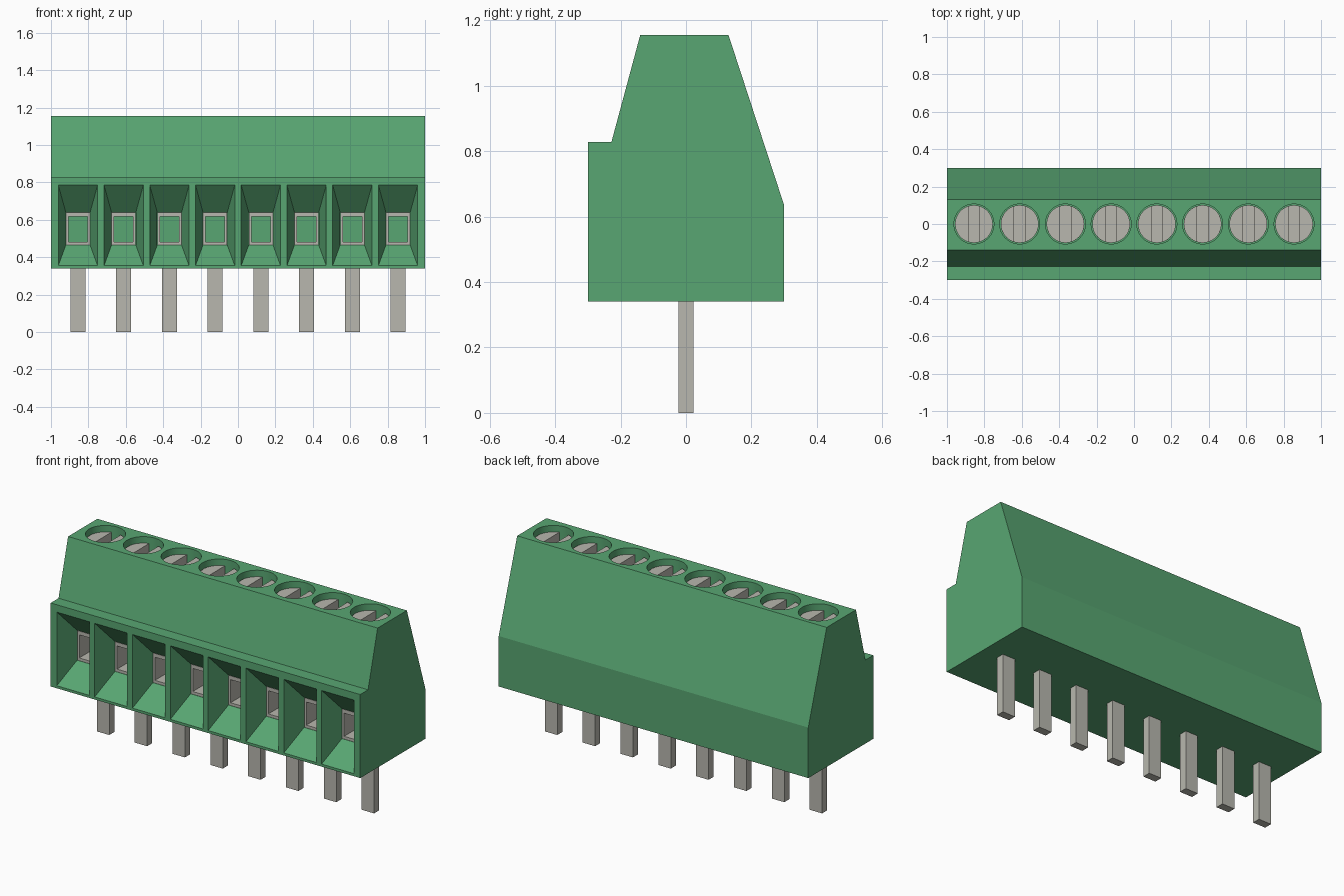
import bpy, bmesh, math

cube = bpy.data.objects.get("Cube")
if cube:
    bpy.data.objects.remove(cube, do_unlink=True)

COUNT, PITCH = 8, 0.2445
CENTRES = [(i - (COUNT - 1) / 2) * PITCH for i in range(COUNT)]


def material(name, rgb, rough):
    m = bpy.data.materials.new(name)
    m.use_nodes = True
    m.diffuse_color = (*rgb, 1)
    bsdf = next(n for n in m.node_tree.nodes if n.type == 'BSDF_PRINCIPLED')
    bsdf.inputs["Base Color"].default_value = (*rgb, 1)
    bsdf.inputs["Roughness"].default_value = rough
    return m


green = material("green plastic", (0.098, 0.38, 0.168), 0.6)
metal = material("tinned metal", (0.48, 0.475, 0.425), 0.5)


def loft(bm, rings, caps=True, closed=False):
    """Skin a list of equal-length point rings."""
    vs = [[bm.verts.new(p) for p in ring] for ring in rings]
    n = len(vs[0])
    pairs = list(zip(vs, vs[1:])) + ([(vs[-1], vs[0])] if closed else [])
    for a, b in pairs:
        for i in range(n):
            j = (i + 1) % n
            bm.faces.new((a[i], a[j], b[j], b[i]))
    if caps and not closed:
        bm.faces.new(vs[0][::-1])
        bm.faces.new(vs[-1])


def prism(bm, outline, z0, z1):
    loft(bm, [[(x, y, z) for x, y in outline] for z in (z0, z1)])


def rect(cx, y, hw, z0, z1):
    return [(cx - hw, y, z0), (cx + hw, y, z0), (cx + hw, y, z1), (cx - hw, y, z1)]


def arc(cx, r, a0, a1, steps):
    return [(cx + r * math.cos(a0 + (a1 - a0) * i / steps),
             r * math.sin(a0 + (a1 - a0) * i / steps)) for i in range(steps + 1)]


def finish(name, bm, mat):
    bmesh.ops.recalc_face_normals(bm, faces=bm.faces)
    me = bpy.data.meshes.new(name)
    bm.to_mesh(me)
    bm.free()
    me.materials.append(mat)
    ob = bpy.data.objects.new(name, me)
    bpy.context.collection.objects.link(ob)
    return ob


def smooth(ob):
    bpy.ops.object.select_all(action='DESELECT')
    ob.select_set(True)
    bpy.context.view_layer.objects.active = ob
    bpy.ops.object.shade_smooth_by_angle(angle=math.radians(15))


# Housing: side profile swept along x
PROFILE = [(-0.3, 0.34), (0.3, 0.34), (0.3, 0.635), (0.13, 1.155),
           (-0.14, 1.155), (-0.228, 0.828), (-0.3, 0.828)]
bm = bmesh.new()
loft(bm, [[(x, y, z) for y, z in PROFILE] for x in (-1, 1)])
housing = finish("housing", bm, green)

# Cutter: funnel-shaped wire entries and round screw wells
bm = bmesh.new()
for cx in CENTRES:
    loft(bm, [rect(cx, -0.35, 0.105, 0.355, 0.785),
              rect(cx, -0.30, 0.105, 0.355, 0.785),
              rect(cx, -0.17, 0.065, 0.465, 0.64),
              rect(cx, 0.08, 0.065, 0.465, 0.64)])
    prism(bm, arc(cx, 0.107, 0, math.tau, 32)[:-1], 1.02, 1.25)
cutter = finish("housing_cutter", bm, green)
cutter.hide_render = True

cut = housing.modifiers.new("cut", 'BOOLEAN')
cut.operation, cut.solver, cut.object = 'DIFFERENCE', 'EXACT', cutter
bpy.ops.object.select_all(action='DESELECT')
housing.select_set(True)
bpy.context.view_layer.objects.active = housing
bpy.ops.object.modifier_apply(modifier="cut")
bpy.data.objects.remove(cutter, do_unlink=True)
smooth(housing)

for k, cx in enumerate(CENTRES, 1):
    # Solder pin
    bm = bmesh.new()
    prism(bm, [(cx - 0.04, -0.023), (cx + 0.04, -0.023),
               (cx + 0.04, 0.023), (cx - 0.04, 0.023)], 0, 0.345)
    finish(f"pin_{k}", bm, metal)

    # Square clamp sleeve at the end of the funnel
    bm = bmesh.new()
    loft(bm, [rect(cx, -0.17, 0.064, 0.466, 0.639), rect(cx, 0.079, 0.064, 0.466, 0.639),
              rect(cx, 0.079, 0.051, 0.482, 0.617), rect(cx, -0.17, 0.051, 0.482, 0.617)],
         closed=True)
    finish(f"clamp_{k}", bm, metal)

    # Slotted screw: a disc carrying two half heads
    bm = bmesh.new()
    prism(bm, arc(cx, 0.101, 0, math.tau, 32)[:-1], 1.015, 1.055)
    a = math.acos(0.03 / 0.101)
    for turn in (0, math.pi):
        prism(bm, arc(cx, 0.101, turn - a, turn + a, 14), 1.055, 1.12)
    smooth(finish(f"screw_{k}", bm, metal))
